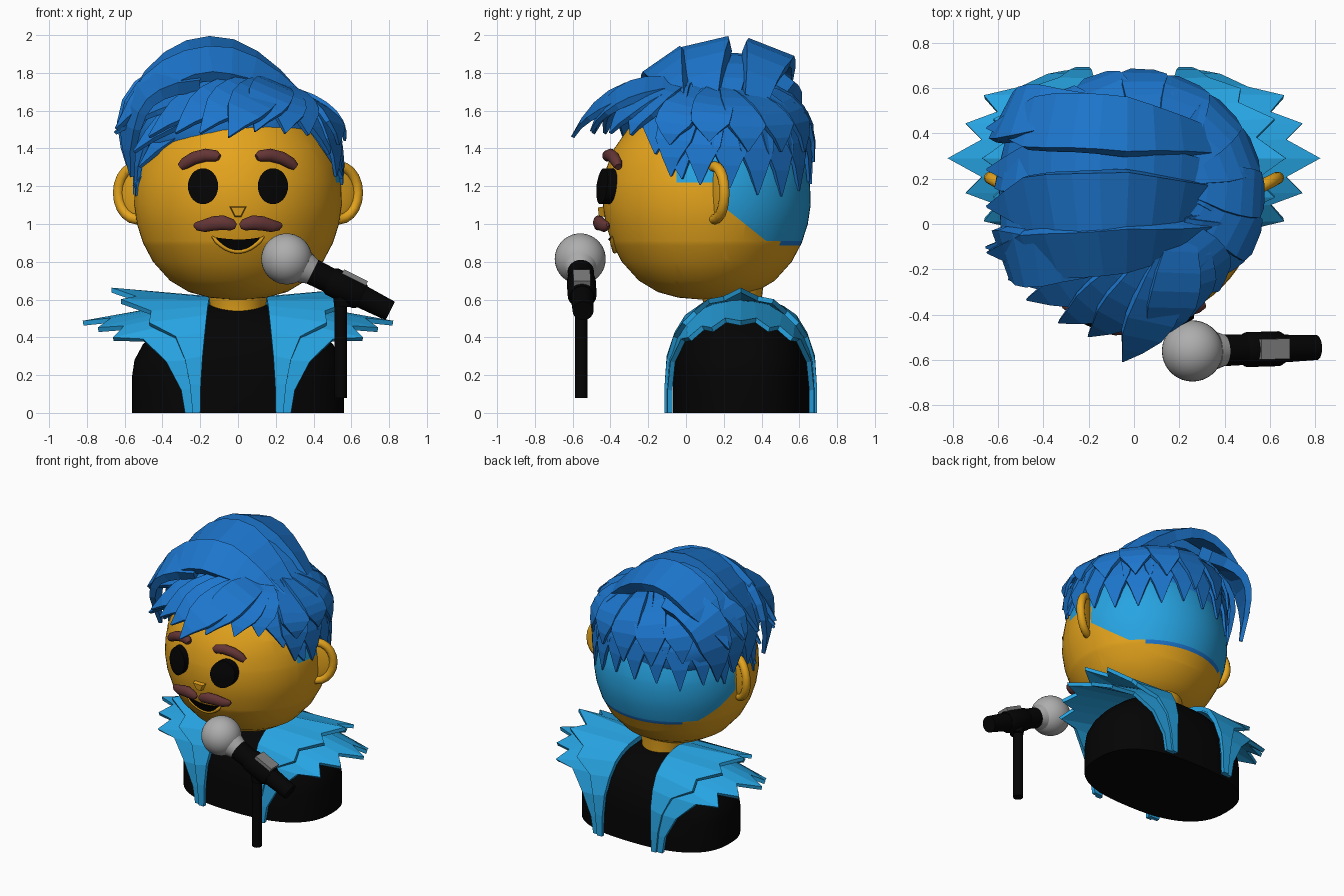
import bpy, bmesh, math, random
from math import sin, cos, pi, radians
from mathutils import Vector as V

random.seed(4)
if "Cube" in bpy.data.objects:
    bpy.data.objects.remove(bpy.data.objects["Cube"])


def material(name, rgb):
    m = bpy.data.materials.new(name)
    m.use_nodes = True
    m.diffuse_color = (*rgb, 1)
    m.node_tree.nodes["Principled BSDF"].inputs["Base Color"].default_value = (*rgb, 1)
    return m


SKIN = material("golden skin", (.78, .37, .012))
HAIR = material("hair blue", (.012, .18, .61))
LIGHT = material("light blue", (.02, .37, .76))
BLACK = material("black", (.0012, .0012, .0012))
MAROON = material("maroon", (.13, .036, .036))
GREY = material("grey metal", (.42, .42, .42))
DARK = material("dark grey", (.22, .22, .22))


def finish(name, bm, mats, smooth=None):
    bmesh.ops.recalc_face_normals(bm, faces=bm.faces)
    me = bpy.data.meshes.new(name)
    bm.to_mesh(me)
    bm.free()
    for m in mats:
        me.materials.append(m)
    ob = bpy.data.objects.new(name, me)
    bpy.context.collection.objects.link(ob)
    if smooth:
        bpy.ops.object.select_all(action='DESELECT')
        ob.select_set(True)
        bpy.context.view_layer.objects.active = ob
        bpy.ops.object.shade_smooth_by_angle(angle=radians(smooth))
    return ob


def loft(rings):
    """Skin a list of closed rings and cap both ends."""
    bm = bmesh.new()
    vs = [[bm.verts.new(p) for p in r] for r in rings]
    n = len(vs[0])
    for a, b in zip(vs, vs[1:]):
        for i in range(n):
            bm.faces.new((a[i], a[(i + 1) % n], b[(i + 1) % n], b[i]))
    bm.faces.new(vs[0])
    bm.faces.new(vs[-1])
    return bm


def tube(name, pts, radii, mat, flat=1, n=14):
    """Round bar along a path; flat scales the section in depth."""
    pts = [V(p) for p in pts]
    rings = []
    for i, p in enumerate(pts):
        t = (pts[min(i + 1, len(pts) - 1)] - pts[max(i - 1, 0)]).normalized()
        s = t.cross(V((0, 1, 0))).normalized()
        u = s.cross(t)
        rings.append([p + radii[i] * (s * cos(k * 2 * pi / n) + u * flat * sin(k * 2 * pi / n))
                      for k in range(n)])
    return finish(name, loft(rings), [mat], 50)


def ball(name, loc, size, mat, tilt=0):
    bm = bmesh.new()
    bmesh.ops.create_uvsphere(bm, u_segments=36, v_segments=20, radius=1)
    ob = finish(name, bm, [mat], 50)
    ob.location, ob.scale, ob.rotation_euler.x = loc, size, tilt
    return ob


def bezier(a, b, c, t):
    return V(a) * (1 - t) ** 2 + V(b) * 2 * t * (1 - t) + V(c) * t * t


# Head: turned profile, with the shaved back coloured between clean cuts
HEAD = [(.6, .03), (.61, .15), (.64, .26), (.7, .36), (.8, .45), (.9, .503), (1, .535), (1.1, .55),
        (1.2, .547), (1.3, .53), (1.4, .49), (1.5, .42), (1.6, .31), (1.66, .2), (1.7, .03)]
HY = .11


def head_radius(z):
    for (z0, r0), (z1, r1) in zip(HEAD, HEAD[1:]):
        if z <= z1:
            return r0 + (r1 - r0) * (z - z0) / (z1 - z0)
    return .03


def on_face(x, z, out=0):
    return V((x, HY - math.sqrt(max(head_radius(z) ** 2 - x * x, 0)) - out, z))


bm = loft([[(r * cos(k * pi / 32), HY + r * sin(k * pi / 32), z) for k in range(64)] for z, r in HEAD])
for co, no in [((0, .2, 0), (0, 1, 0)), ((0, -.05, 0), (0, 1, 0)), ((0, 0, 1.22), (0, 0, 1)),
               ((0, 0, .91), (0, 0, 1)), ((0, 0, .885), (0, 0, 1)), ((0, .2, 1.09), (0, .8, 1))]:
    bmesh.ops.bisect_plane(bm, geom=bm.verts[:] + bm.edges[:] + bm.faces[:], plane_co=co, plane_no=no)
for f in bm.faces:
    c = f.calc_center_median()
    back = c.y > .2 and c.z > 1.09 - .8 * (c.y - .2)
    if (back and c.z > .91) or (c.y > -.05 and c.z > 1.22):
        f.material_index = 1
    elif c.y > .5 and .885 < c.z < .91:
        f.material_index = 2
finish("head", bm, [SKIN, LIGHT, HAIR], 50)
tube("neck", [(0, .25, .45), (0, .25, .58), (0, .23, .72)], [.155, .15, .19], SKIN, n=32)

# Ears, eyes, brows and moustache, one per side
for s, side in ((1, "left"), (-1, "right")):
    rim = []
    for k in range(15):
        a = radians(-125 + 250 * k / 14)
        u = .115 * cos(a) + .015
        rim.append((s * (.52 + u * .88), .145 + u * .45, 1.165 + .14 * sin(a)))
    tube(side + "_ear_rim", rim, [.028] * 15, SKIN, n=10)
    ear = ball(side + "_ear", (s * .53, .16, 1.165), (.11, .022, .135), SKIN)
    ear.rotation_euler.z = s * .45

    eye = [[on_face(s * .185 + q * .08 * cos(k * pi / 16), 1.2 + q * .095 * sin(k * pi / 16), o)
            for k in range(32)] for q, o in ((1, -.03), (1, .048), (.5, .05), (.05, .05))]
    finish(side + "_eye", loft(eye), [BLACK], 40)

    brow = [on_face(s * x, z, .035) for x, z in
            ((.1, 1.352), (.115, 1.36), (.17, 1.365), (.23, 1.35), (.28, 1.322), (.305, 1.302))]
    tube(side + "_brow", brow, [.018, .03, .034, .034, .031, .02], MAROON, .9)
    lip = [on_face(s * x, z, .043) for x, z in
           ((.012, .987), (.03, .995), (.08, 1.007), (.13, 1.003), (.18, .99), (.215, .99), (.232, .997))]
    tube(side + "_moustache", lip, [.014, .03, .039, .038, .033, .024, .01], MAROON, .75)

# Nose and mouth
finish("nose", loft([[on_face(x * q, 1.065 + dz * q, o) for x, dz in ((-.05, .03), (.05, .03), (.02, -.03), (-.02, -.03))]
                     for q, o in ((1, -.02), (.75, .03))]), [SKIN])
xs = [-.12 + .02 * k for k in range(13)]
mouth = [(x, .93 - .012 * (1 - (x / .12) ** 2)) for x in xs]
mouth += [(x, .93 - .07 * (1 - (x / .12) ** 2)) for x in reversed(xs[1:-1])]
finish("mouth", loft([[on_face(x, z, o) for x, z in mouth] for o in (-.02, .014)]), [BLACK])
tube("lower_lip", [on_face(x * 1.15, .935 - .08 * (1 - (x / .12) ** 2), .008) for x in xs],
     [.004] + [.012] * 11 + [.004], SKIN, n=8)

# Torso: rounded sections shrinking into the shoulders
BODY = [(0, .56, .36), (.2, .56, .36), (.28, .548, .352), (.36, .505, .33), (.43, .445, .3),
        (.49, .37, .255), (.54, .27, .19), (.57, .17, .12), (.58, .03, .03)]
CY = .29


def rounded(a, b, k, p=.8):
    c, s = cos(k * pi / 32), sin(k * pi / 32)
    return (math.copysign(abs(c) ** p, c) * a, CY + math.copysign(abs(s) ** p, s) * b)


finish("torso", loft([[(*rounded(a, b, k), z) for k in range(64)] for z, a, b in BODY]), [BLACK], 50)

# Spiked lapels: rows of inner x, outer x, inner depth, outer depth, inner z, outer z
LOWER = [(.21, .28, .378, .375, 0, 0), (.205, .3, .378, .375, .13, .12), (.195, .38, .37, .36, .28, .27),
         (.18, .5, .335, .305, .41, .385), (.17, .66, .28, .27, .5, .39), (.165, .6, .22, .2, .545, .45),
         (.16, .74, .15, .15, .575, .44), (.15, .67, .07, .08, .59, .49), (.15, .82, 0, 0, .595, .475)]
UPPER = [(.2, .24, .39, .39, 0, 0), (.197, .255, .39, .39, .15, .15), (.187, .28, .38, .38, .3, .28),
         (.175, .33, .34, .345, .42, .4), (.165, .47, .285, .3, .51, .47), (.16, .46, .22, .24, .555, .53),
         (.155, .62, .15, .17, .585, .59), (.15, .54, .07, .09, .6, .605), (.15, .67, 0, 0, .605, .65)]
for s, side in ((1, "left"), (-1, "right")):
    for name, rows in (("lapel", LOWER), ("collar", UPPER)):
        bm = bmesh.new()
        full = [(r, -1) for r in rows] + [(r, 1) for r in rows[-2::-1]]
        vs = [(bm.verts.new((s * r[0], CY + d * r[2], r[4])), bm.verts.new((s * r[1], CY + d * r[3], r[5])))
              for r, d in full]
        for a, b in zip(vs, vs[1:]):
            bm.faces.new((a[0], a[1], b[1], b[0]))
        ob = finish(f"{side}_{name}", bm, [LIGHT])
        mod = ob.modifiers.new("thickness", 'SOLIDIFY')
        mod.thickness, mod.offset = .026, 0

# Hair: a cap under flat tapering locks
CENTRE = V((0, .12, 1.25))
ball("hair_cap", (-.05, .16, 1.45), (.5, .48, .33), HAIR, radians(-17))


def lock(name, root, mid, tip, width, thick=.05, lean=0, point=2.4, n=7):
    """Curved band; lean tips its face to the back, point sets how late it tapers."""
    rings = []
    for i in range(n + 1):
        t = i / n
        p = bezier(root, mid, tip, t)
        tan = (bezier(root, mid, tip, t + .02) - bezier(root, mid, tip, t - .02)).normalized()
        side = tan.cross(p - CENTRE + V((0, lean, 0))).normalized()
        up = side.cross(tan)
        w = width * (.5 + .5 * min(1, t * 3)) * min(1, point * (1 - t) + .03) / 2
        h = thick * (1 - .7 * t) / 2
        rings.append([p + side * w + up * h, p - side * w + up * h,
                      p - side * w - up * h, p + side * w - up * h])
    finish(name, loft(rings), [HAIR])


# Locks hanging round the left side and the back, in two layers
for layer, (count, low, rad) in enumerate(((14, 1.17, .55), (11, 1.34, .565))):
    for k in range(count):
        a = radians(-20 + 213 * k / (count - 1))
        d = V((cos(a), sin(a), 0))
        base = V((0, HY, 0))
        front = max(0, .35 - sin(a)) * max(0, cos(a))
        z = low + random.uniform(-.03, .06) + .14 * front
        root = V((.12, .18, 1.71)) + d * .1
        lock(f"hanging_lock_{layer}_{k}", root, base + d * (rad + .03) + V((0, 0, 1.74 - .12 * max(0, cos(a)))),
             base + d * rad + V((0, 0, z)), .215, .05, 0, 3.2)

# Broad arches sweeping over the top to the right
ARCHES = [(-.16, 2.12, -.12, .24, -.2), (.09, 2.29, .08, .28, -.14), (.27, 2.17, .24, .24, -.1),
          (.5, 2.24, .42, .26, -.05)]
for k, (y, z, ty, w, ln) in enumerate(ARCHES):
    lock(f"arch_lock_{k}", (.3, .6 * y + .06, 1.64), (-.23, y, z), (-.64, ty, 1.5), w, .09, ln, 4, 9)
    lock(f"side_lock_{k}", (-.2, y, 1.76), (-.66, y, 1.8), (-.56, ty + .02, 1.25), .26, .08, 0, 3)

# Fringe fanning out from the parting
TIPS = [(-.55, -.02, 1.2), (-.52, -.12, 1.3), (-.65, -.1, 1.48), (-.55, -.24, 1.38), (-.47, -.33, 1.46),
        (-.33, -.43, 1.48), (-.2, -.49, 1.48), (-.05, -.6, 1.46), (.09, -.5, 1.49), (.25, -.4, 1.48),
        (.37, -.29, 1.47), (.48, -.16, 1.37), (.55, -.02, 1.24)]
for k, tip in enumerate(TIPS):
    root = V((.2, -.02, 1.72))
    mid = (root + V(tip)) / 2
    out = (mid - CENTRE).normalized()
    lock(f"fringe_lock_{k}", root, mid + out * (.19 if tip[0] < .2 else .11) + V((0, 0, .03)), tip,
         .23, .06, 0, 2.8)

# Microphone on its stand
A, B = V((.3, -.56, .795)), V((.805, -.545, .54))
D = (B - A).normalized()
ball("microphone_ball", (.258, -.56, .815), (.135, .135, .135), GREY)
tube("microphone_collar", [A + D * .06, A + D * .105], [.085, .07], GREY, n=28)
tube("microphone_handle", [A + D * .1, A + D * .3, B], [.07, .065, .055], BLACK, n=28)
tube("microphone_clip", [A + D * .2, A + D * .22, A + D * .38, A + D * .4], [.065, .077, .077, .065], BLACK, n=20)
N = D.cross(V((0, 1, 0))).normalized()
N *= math.copysign(1, N.z)
plate = [A + D * u + N * .06 + V((0, v, 0)) for u, v in ((.25, -.045), (.39, -.045), (.39, .045), (.25, .045))]
finish("microphone_switch", loft([plate, [p + N * .027 for p in plate]]), [DARK])
tube("stand_joint", [(.555, -.555, .56), (.555, -.555, .68)], [.045, .06], BLACK, n=20)
tube("stand_pole", [(.543, -.555, .08), (.543, -.555, .62)], [.033, .033], BLACK, n=24)
